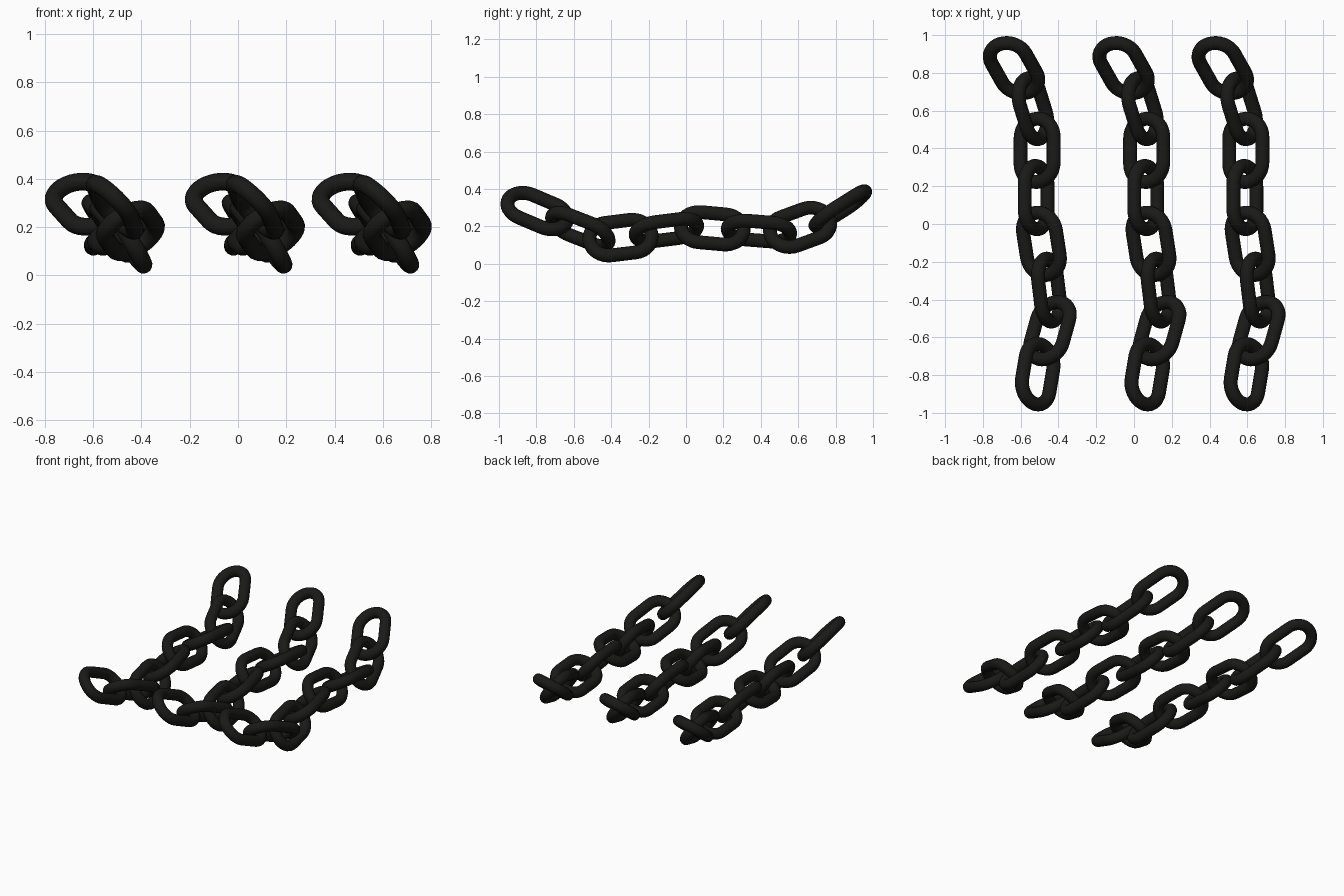
import bpy, bmesh, math
from mathutils import Vector, Matrix

if "Cube" in bpy.data.objects:
    bpy.data.objects.remove(bpy.data.objects["Cube"])

WIRE = 0.037      # wire radius
ROUND = 0.101     # radius of the link's round ends (wire centre line)
STRAIGHT = 0.067  # half length of the straight sides

black = bpy.data.materials.new("black_metal")
black.diffuse_color = (0.01, 0.01, 0.009, 1)
black.use_nodes = True
black.node_tree.nodes["Principled BSDF"].inputs["Base Color"].default_value = black.diffuse_color


def link_mesh():
    """Round wire swept around a stadium path, long axis along Y, flat in XY."""
    bm = bmesh.new()
    n, sides = 16, 16
    path = []
    for end in (1, -1):
        for i in range(n + 1):
            a = math.pi * i / n + (0 if end == 1 else math.pi)
            out = Vector((math.cos(a), math.sin(a), 0))
            path.append((out * ROUND + Vector((0, end * STRAIGHT, 0)), out))
    rings = []
    for p, out in path:
        ring = []
        for j in range(sides):
            t = 2 * math.pi * j / sides
            ring.append(bm.verts.new(p + out * (WIRE * math.cos(t)) + Vector((0, 0, WIRE * math.sin(t)))))
        rings.append(ring)
    for a, b in zip(rings, rings[1:] + rings[:1]):
        for j in range(sides):
            k = (j + 1) % sides
            bm.faces.new((a[j], b[j], b[k], a[k]))
    bmesh.ops.recalc_face_normals(bm, faces=bm.faces)
    for f in bm.faces:
        f.smooth = True
    me = bpy.data.meshes.new("chain_link")
    bm.to_mesh(me)
    bm.free()
    me.materials.append(black)
    return me


# Each link: centre, long direction, width direction
LINKS = [
    ((-0.055, 0.825, 0.295), (-0.45, 0.80, 0.50), (0.80, 0.35, 0.42)),
    ((0.045, 0.61, 0.195), (-0.28, 0.90, 0.33), (0.55, 0, -0.80)),
    ((0.067, 0.39, 0.175), (0, 1, -0.08), (0.87, 0, 0.50)),
    ((0.062, 0.14, 0.19), (0, 1, -0.09), (0.60, 0, -0.80)),
    ((0.09, -0.105, 0.18), (-0.15, 0.97, 0.12), (0.87, 0, 0.50)),
    ((0.13, -0.35, 0.14), (-0.12, 0.98, 0.12), (0.50, 0, -0.87)),
    ((0.135, -0.565, 0.185), (0.25, 0.90, -0.35), (0.80, 0, 0.50)),
    ((0.07, -0.795, 0.282), (0.15, 0.90, -0.38), (0.72, 0, -0.70)),
]

# Three identical chains side by side
mesh = link_mesh()
for c, dx in enumerate((-0.58, 0, 0.525)):
    for i, (pos, along, wide) in enumerate(LINKS):
        d = Vector(along).normalized()
        w = Vector(wide)
        w = (w - d * w.dot(d)).normalized()
        nrm = w.cross(d)
        rot = Matrix((w, d, nrm)).transposed().to_4x4()
        ob = bpy.data.objects.new(f"chain_{c + 1}_link_{i + 1}", mesh)
        ob.matrix_world = Matrix.Translation(Vector(pos) + Vector((dx, 0, 0))) @ rot
        bpy.context.collection.objects.link(ob)
